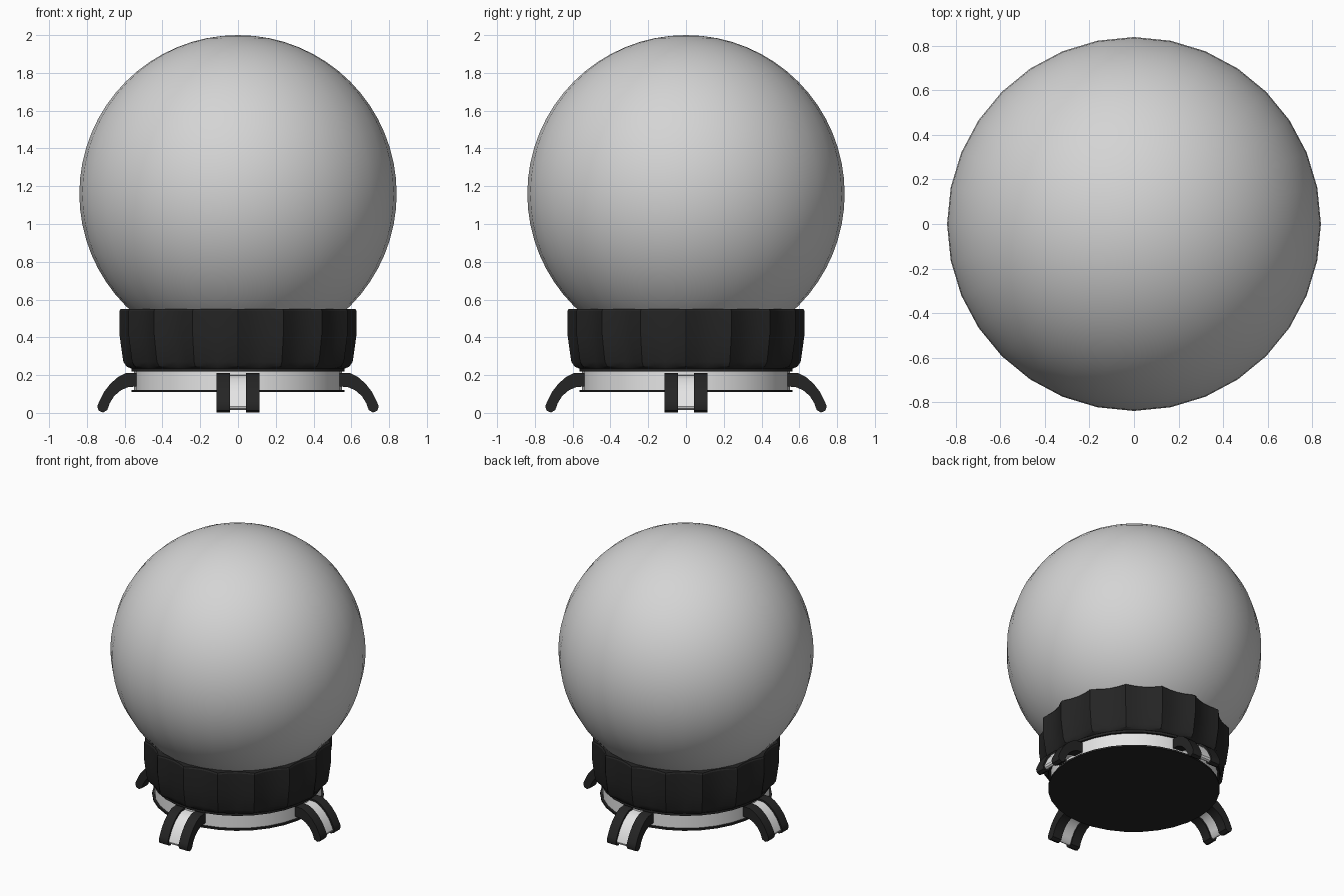
import bpy, bmesh, math

if "Cube" in bpy.data.objects:
    bpy.data.objects.remove(bpy.data.objects["Cube"])


def material(name, rgb):
    m = bpy.data.materials.new(name)
    m.diffuse_color = (*rgb, 1)
    m.use_nodes = True
    m.node_tree.nodes["Principled BSDF"].inputs["Base Color"].default_value = m.diffuse_color
    return m


GLASS = material("pale_glass", (0.66, 0.66, 0.66))
SILVER = material("light_silver", (0.78, 0.78, 0.78))
BLACK = material("soft_black", (0.018, 0.018, 0.018))


def finish(name, bm, mat, angle=30):
    bmesh.ops.recalc_face_normals(bm, faces=bm.faces)
    me = bpy.data.meshes.new(name)
    bm.to_mesh(me)
    bm.free()
    ob = bpy.data.objects.new(name, me)
    bpy.context.collection.objects.link(ob)
    me.materials.append(mat)
    bpy.ops.object.select_all(action='DESELECT')
    ob.select_set(True)
    bpy.context.view_layer.objects.active = ob
    bpy.ops.object.shade_smooth_by_angle(angle=math.radians(angle))
    return ob


def lathe(name, profile, mat, n, flute=None, closed=False, angle=30):
    """Spin (radius, z) points round z; flute(i) is a radius offset weight per step."""
    bm = bmesh.new()
    rows = []
    for r, z, w in profile:
        row = []
        for i in range(n):
            a = 2 * math.pi * i / n
            rr = r - (w * flute(i) if flute else 0)
            row.append(bm.verts.new((rr * math.cos(a), rr * math.sin(a), z)))
        rows.append(row)
    pairs = list(zip(rows, rows[1:]))
    if closed:
        pairs.append((rows[-1], rows[0]))
    for lo, hi in pairs:
        for i in range(n):
            j = (i + 1) % n
            bm.faces.new((lo[i], lo[j], hi[j], hi[i]))
    if not closed:
        bm.faces.new(rows[0])
        bm.faces.new(rows[-1])
    return finish(name, bm, mat, angle)


# Globe
bm = bmesh.new()
bmesh.ops.create_uvsphere(bm, u_segments=32, v_segments=32, radius=0.84)
bmesh.ops.translate(bm, verts=bm.verts, vec=(0, 0, 1.16))
finish("globe", bm, GLASS, 60)

# Fluted collar: 16 ridges with concave hollows between them
STEPS = 4
lathe("fluted_collar",
      [(0.53, 0.235, 0), (0.565, 0.235, 0), (0.59, 0.245, 0.02), (0.607, 0.27, 0.03),
       (0.62, 0.36, 0.035), (0.628, 0.42, 0.035), (0.628, 0.54, 0.035),
       (0.622, 0.55, 0.035), (0.56, 0.55, 0)],
      BLACK, 16 * STEPS, lambda i: 1 - (2 * (i % STEPS) / STEPS - 1) ** 2,
      closed=True, angle=25)

# Base: dark upper lip, light band, dark bottom plate
lathe("upper_lip", [(0.565, 0.218, 0), (0.565, 0.238, 0)], BLACK, 32)
lathe("base_band", [(0.55, 0.12, 0), (0.55, 0.22, 0)], SILVER, 32)
lathe("bottom_plate", [(0.565, 0.11, 0), (0.565, 0.122, 0)], BLACK, 32)

# Feet: two dark curved bars with a light strip between, four times round
BAR = [(0.53, 0.212), (0.595, 0.21), (0.635, 0.19), (0.675, 0.155), (0.71, 0.11),
       (0.735, 0.06), (0.745, 0.035), (0.738, 0.012), (0.715, 0.002), (0.692, 0.015),
       (0.68, 0.05), (0.655, 0.09), (0.62, 0.12), (0.58, 0.137), (0.53, 0.14)]
STRIP = [(0.53, 0.2), (0.59, 0.198), (0.628, 0.179), (0.667, 0.146), (0.7, 0.104),
         (0.725, 0.055), (0.733, 0.035), (0.728, 0.022), (0.715, 0.015), (0.702, 0.022),
         (0.688, 0.055), (0.663, 0.097), (0.625, 0.131), (0.582, 0.148), (0.53, 0.151)]


def foot_part(name, outline, w0, w1, mat, turn):
    bm = bmesh.new()
    c, s = math.cos(turn), math.sin(turn)
    sides = [[bm.verts.new((r * c - w * s, r * s + w * c, z)) for r, z in outline]
             for w in (w0, w1)]
    a, b = sides
    bm.faces.new(a)
    bm.faces.new(b)
    n = len(outline)
    for i in range(n):
        j = (i + 1) % n
        bm.faces.new((a[i], a[j], b[j], b[i]))
    finish(name, bm, mat, 40)


for k, side in enumerate(("right", "back", "left", "front")):
    t = k * math.pi / 2
    foot_part(side + "_foot_bar_a", BAR, -0.115, -0.043, BLACK, t)
    foot_part(side + "_foot_bar_b", BAR, 0.043, 0.115, BLACK, t)
    foot_part(side + "_foot_strip", STRIP, -0.043, 0.043, SILVER, t)
